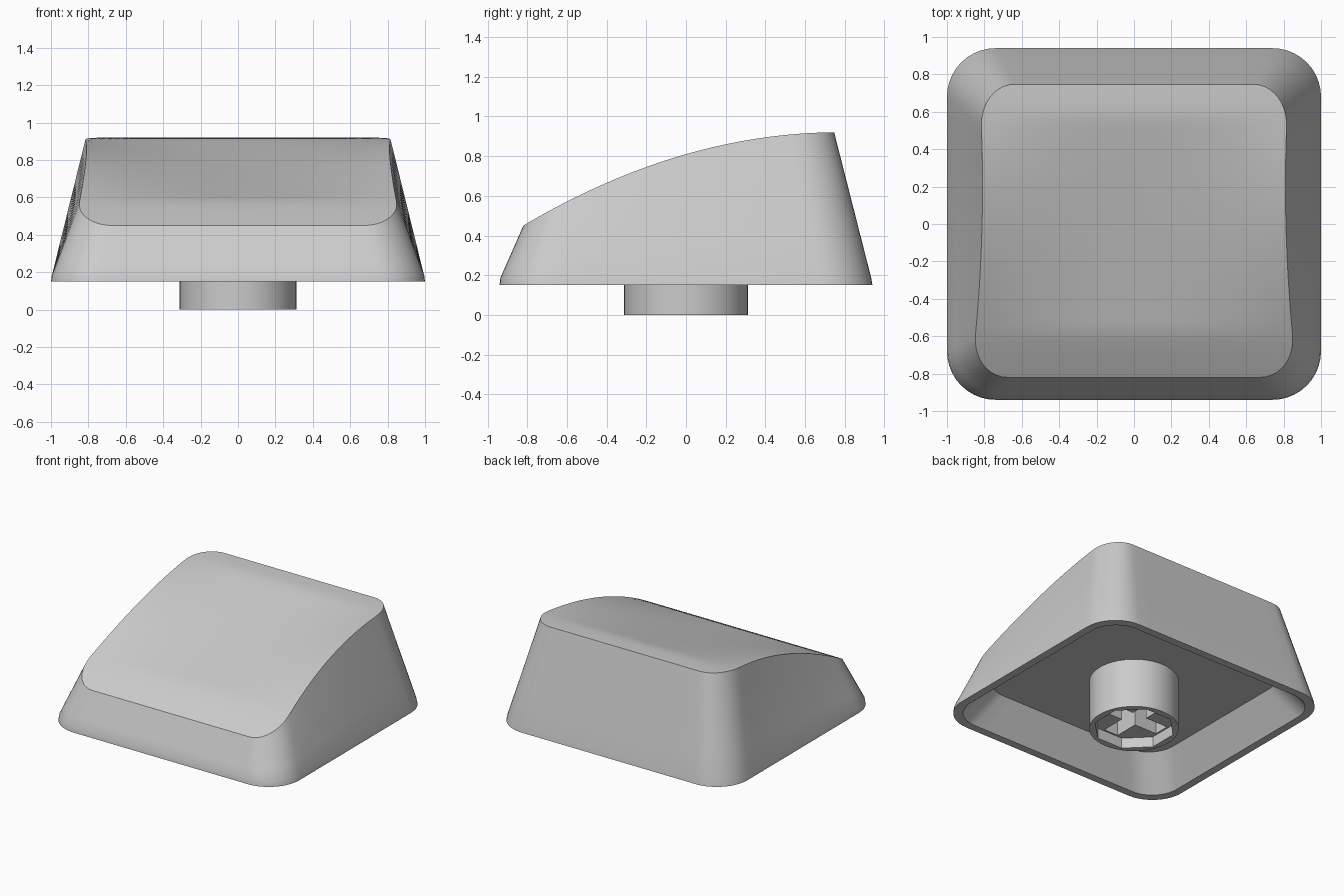
import bpy, bmesh, math
from mathutils import Vector

if "Cube" in bpy.data.objects:
    bpy.data.objects.remove(bpy.data.objects["Cube"], do_unlink=True)

grey = bpy.data.materials.new("plain grey")
grey.use_nodes = True
grey.diffuse_color = (0.6, 0.6, 0.6, 1)
grey.node_tree.nodes["Principled BSDF"].inputs["Base Color"].default_value = (0.6, 0.6, 0.6, 1)


def make_object(name, bm):
    bmesh.ops.recalc_face_normals(bm, faces=bm.faces)
    mesh = bpy.data.meshes.new(name)
    bm.to_mesh(mesh)
    bm.free()
    mesh.materials.append(grey)
    obj = bpy.data.objects.new(name, mesh)
    bpy.context.collection.objects.link(obj)
    return obj


def smooth(obj):
    bpy.ops.object.select_all(action='DESELECT')
    obj.select_set(True)
    bpy.context.view_layer.objects.active = obj
    bpy.ops.object.shade_smooth_by_angle(angle=math.radians(30))


def rounded_rect(hx, y0, y1, r, z, arc=10, side=14):
    """Closed outline with matching point counts, so outlines can be lofted."""
    centres = [(hx - r, y1 - r), (-hx + r, y1 - r), (-hx + r, y0 + r), (hx - r, y0 + r)]
    pts = []
    for k, (cx, cy) in enumerate(centres):
        for i in range(arc + 1):
            a = math.pi / 2 * (k + i / arc)
            pts.append(Vector((cx + r * math.cos(a), cy + r * math.sin(a), z)))
        a = math.pi / 2 * (k + 1)
        nx, ny = centres[(k + 1) % 4]
        end = Vector((nx + r * math.cos(a), ny + r * math.sin(a), z))
        start = pts[-1]
        pts += [start.lerp(end, i / side) for i in range(1, side)]
    return pts


def half_width(y):
    """Half width of the top edge, pinched slightly at the middle."""
    return 0.81 + 0.06 * (y - 0.2) ** 2


def rim_height(y):
    return 0.81 + 0.2865 * y - 0.186 * y * y


def top_height(x, y):
    """Arched top with a shallow finger dish."""
    u = min(1, abs(x) / half_width(y))
    return rim_height(y) - 0.06 * (1 - u * u) * max(0, 1 - (y / 0.58) ** 2)


# Cap shell: ceiling, inner wall, bottom edge, outer wall, dished top
base = rounded_rect(1.0, -0.94, 0.94, 0.26, 0.15)
rim = []
for p in rounded_rect(1.0, -0.82, 0.747, 0.23, 0):
    x = p.x * half_width(p.y)
    rim.append(Vector((x, p.y, rim_height(p.y))))

loops = [rounded_rect(0.79, -0.74, 0.74, 0.22, 0.38),
         rounded_rect(0.94, -0.88, 0.88, 0.22, 0.15),
         base]
foot = []
for b, t in zip(base, rim):
    p = b.lerp(t, 0.03)
    p.z = 0.185
    foot.append(p)
loops.append(foot)
loops += [[f.lerp(t, k / 4) for f, t in zip(foot, rim)] for k in range(1, 5)]

centre = Vector((0, -0.03, 0))
rings = 16
for k in range(1, rings):
    s = 1 - k / rings
    ring = []
    for p in rim:
        x, y = p.x * s, centre.y + (p.y - centre.y) * s
        ring.append(Vector((x, y, top_height(x, y))))
    loops.append(ring)

bm = bmesh.new()
rows = [[bm.verts.new(p) for p in loop] for loop in loops]
n = len(base)
for a, b in zip(rows, rows[1:]):
    for i in range(n):
        j = (i + 1) % n
        bm.faces.new((a[i], a[j], b[j], b[i]))
bm.faces.new(rows[0])
centre.z = top_height(0, centre.y)
tip = bm.verts.new(centre)
for i in range(n):
    bm.faces.new((rows[-1][i], rows[-1][(i + 1) % n], tip))
smooth(make_object("cap_shell", bm))


# Stem with an eight-sided recess and a cross-shaped socket
def prism(name, radius, z0, z1, sides, turn=0.0):
    bm = bmesh.new()
    bottom = [bm.verts.new((radius * math.cos(turn + math.tau * i / sides),
                            radius * math.sin(turn + math.tau * i / sides), z0))
              for i in range(sides)]
    face = bm.faces.new(bottom)
    made = bmesh.ops.extrude_face_region(bm, geom=[face])["geom"]
    for v in made:
        if isinstance(v, bmesh.types.BMVert):
            v.co.z = z1
    return make_object(name, bm)


def box(name, sx, sy, z0, z1):
    bm = bmesh.new()
    bmesh.ops.create_cube(bm, size=1)
    for v in bm.verts:
        v.co = (v.co.x * sx, v.co.y * sy, z0 if v.co.z < 0 else z1)
    return make_object(name, bm)


stem = prism("stem", 0.313, 0, 0.39, 48)
cutters = [prism("recess_cutter", 0.285, -0.1, 0.08, 8, math.pi / 8),
           box("socket_cutter_x", 0.5, 0.12, -0.1, 0.34),
           box("socket_cutter_y", 0.12, 0.5, -0.1, 0.34)]
bpy.context.view_layer.objects.active = stem
for cutter in cutters:
    cutter.hide_render = True
    mod = stem.modifiers.new("cut", 'BOOLEAN')
    mod.operation = 'DIFFERENCE'
    mod.solver = 'EXACT'
    mod.object = cutter
    bpy.ops.object.modifier_apply(modifier=mod.name)
    bpy.data.objects.remove(cutter, do_unlink=True)
smooth(stem)
